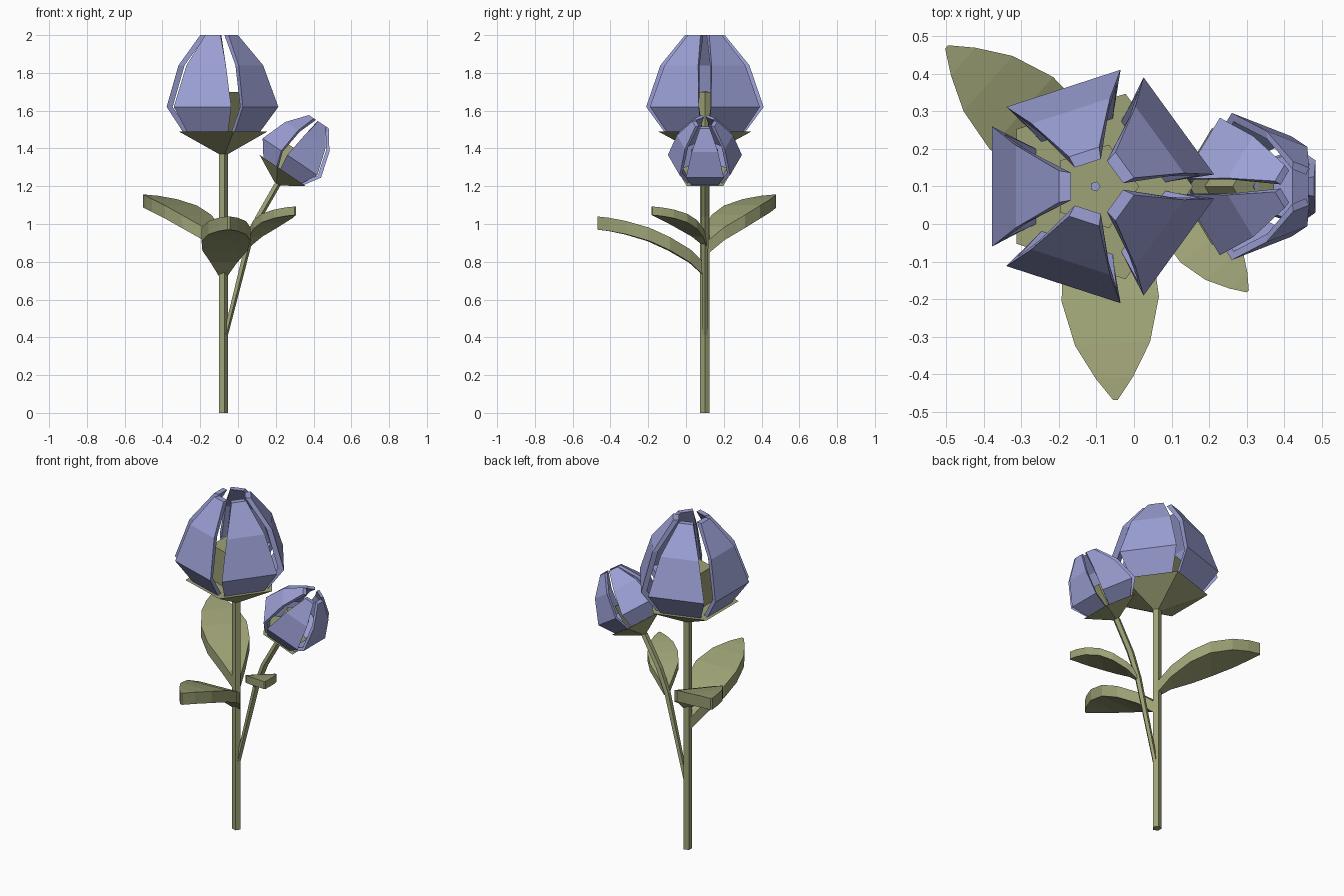
import bpy, math
from math import radians, cos, sin
from mathutils import Matrix, Vector

if "Cube" in bpy.data.objects:
    bpy.data.objects.remove(bpy.data.objects["Cube"])


def material(name, rgb):
    m = bpy.data.materials.new(name)
    m.diffuse_color = (*rgb, 1)
    m.use_nodes = True
    m.node_tree.nodes["Principled BSDF"].inputs["Base Color"].default_value = m.diffuse_color
    return m


GREEN = material("leaf green", (0.34, 0.36, 0.18))
PURPLE = material("petal lavender", (0.33, 0.35, 0.66))


def loft(name, rings, mat, matrix=Matrix()):
    """Closed solid through a list of rings with equal point counts."""
    n = len(rings[0])
    verts = [matrix @ Vector(p) for ring in rings for p in ring]
    faces = [list(range(n))[::-1], list(range(len(verts) - n, len(verts)))]
    for k in range(len(rings) - 1):
        for i in range(n):
            j = (i + 1) % n
            faces.append([k * n + i, k * n + j, (k + 1) * n + j, (k + 1) * n + i])
    me = bpy.data.meshes.new(name)
    me.from_pydata(verts, [], faces)
    me.materials.append(mat)
    ob = bpy.data.objects.new(name, me)
    bpy.context.collection.objects.link(ob)
    return ob


def pentagon(r, center):
    x, y, z = center
    return [(x + r * cos(i * math.tau / 5), y + r * sin(i * math.tau / 5), z)
            for i in range(5)]


def flower(name, matrix, base_shift=0.0):
    # Calyx cup, pistil with a tiny coloured tip
    loft(name + "_calyx", [pentagon(0.026, (base_shift, 0, -0.12)),
                           pentagon(0.26, (0, 0, 0))], GREEN, matrix)
    loft(name + "_pistil", [pentagon(0.117, (0, 0, -0.01)),
                            pentagon(0.117, (0, 0, 0.21))], GREEN, matrix)
    loft(name + "_pistil_tip", [pentagon(0.014, (0, 0, 0.208)),
                                pentagon(0.014, (0, 0, 0.214))], PURPLE, matrix)
    # Five thick petals: (height, radius, half width)
    profile = [(0.0, 0.19, 0.115), (0.13, 0.275, 0.16),
               (0.35, 0.212, 0.11), (0.51, 0.097, 0.042)]
    rings = []
    for z, r, w in profile:
        ri, wi = r - 0.032, w * 0.87
        rings.append([(r, -w, z), (r, w, z), (ri, wi, z), (ri, -wi, z)])
    for i in range(5):
        turn = Matrix.Rotation(radians(36 + 72 * i), 4, 'Z')
        loft(f"{name}_petal_{i + 1}", rings, PURPLE, matrix @ turn)


def leaf(name, base, angle, scale):
    # (distance, top height, half width) along the arched leaf
    profile = [(0, 0, 0.02), (0.08, 0.075, 0.07), (0.19, 0.14, 0.12),
               (0.30, 0.19, 0.13), (0.42, 0.225, 0.10), (0.51, 0.243, 0.05),
               (0.57, 0.25, 0.006)]
    rings = [[(d, -w, z - 0.07), (d, w, z - 0.07), (d, w, z), (d, -w, z)]
             for d, z, w in profile]
    m = (Matrix.Translation(base) @ Matrix.Rotation(radians(angle), 4, 'Z')
         @ Matrix.Scale(scale, 4))
    loft(name, rings, GREEN, m)


# Stems
loft("main_stem", [pentagon(0.026, (-0.079, 0.1, z)) for z in (0, 1.37)], GREEN)
path = [(-0.07, 0.4, 0.014), (0.055, 0.9, 0.019),
        (0.11, 1.04, 0.021), (0.21, 1.215, 0.021)]
loft("side_stem", [pentagon(r, (x, 0.1, z)) for x, z, r in path], GREEN)

# Flowers
flower("large_flower", Matrix.Translation((-0.103, 0.1, 1.49)), 0.024)
flower("small_flower", Matrix.Translation((0.25, 0.1, 1.274))
       @ Matrix.Rotation(radians(34), 4, 'Y')
       @ Matrix.Rotation(math.pi, 4, 'Z') @ Matrix.Scale(0.63, 4))

# Leaves
leaf("front_leaf", (-0.079, 0.1, 0.79), 273, 1.0)
leaf("back_leaf", (-0.079, 0.1, 0.91), 138.5, 0.985)
leaf("side_leaf", (0.06, 0.1, 0.93), 311, 0.65)
